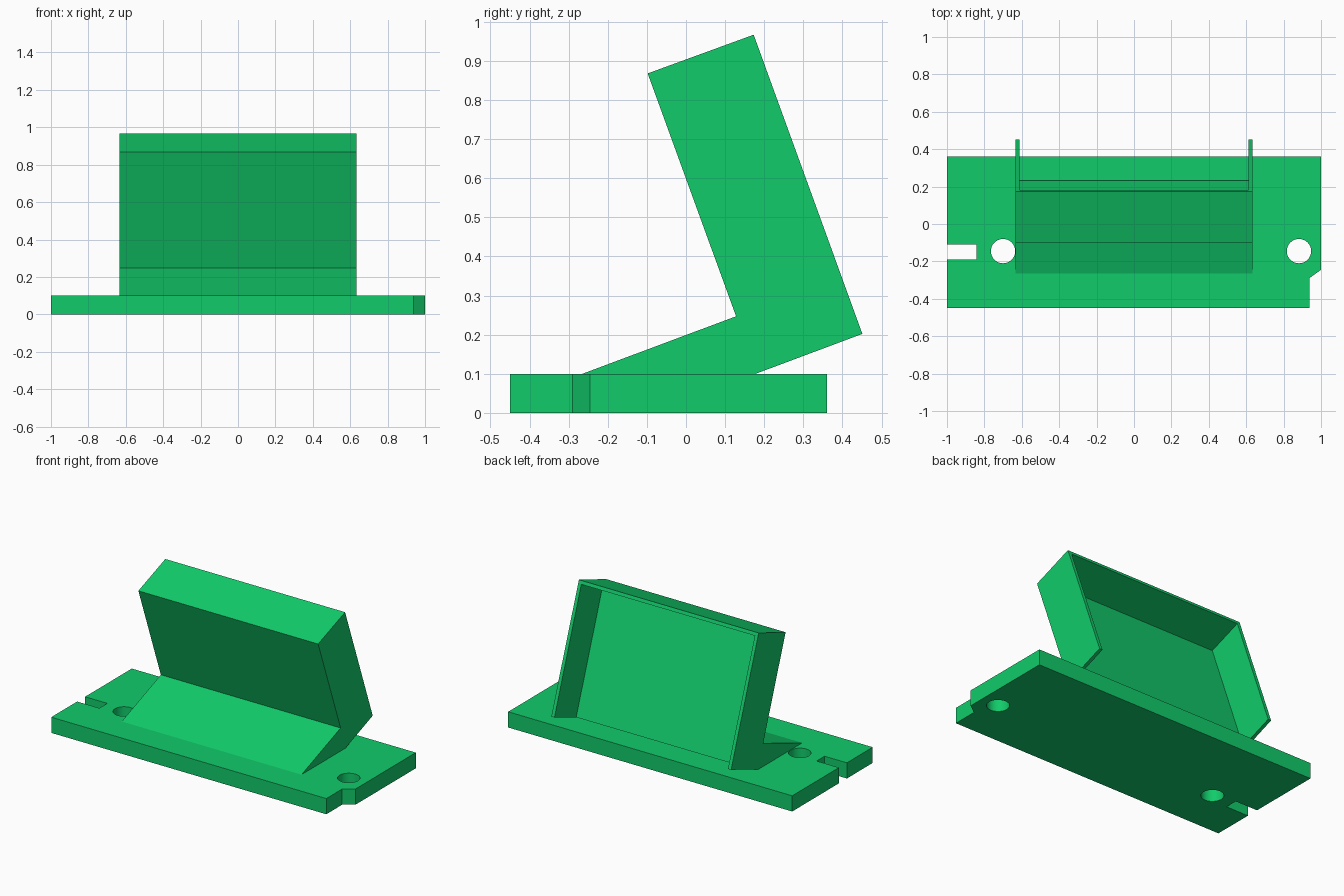
import bpy
import bmesh
from mathutils import Vector, Matrix

cube = bpy.data.objects.get("Cube")
if cube:
    bpy.data.objects.remove(cube, do_unlink=True)

green = bpy.data.materials.new("bright green")
green.use_nodes = True
GREEN = (0.0056, 0.6, 0.145, 1)
green.diffuse_color = GREEN
green.node_tree.nodes["Principled BSDF"].inputs["Base Color"].default_value = GREEN


def prism(name, points, direction):
    """Extrude a flat outline of 3D points along a direction."""
    bm = bmesh.new()
    face = bm.faces.new([bm.verts.new(p) for p in points])
    new = bmesh.ops.extrude_face_region(bm, geom=[face])["geom"]
    verts = [g for g in new if isinstance(g, bmesh.types.BMVert)]
    bmesh.ops.translate(bm, verts=verts, vec=Vector(direction))
    return finish(name, bm)


def cylinder(name, x, y, radius, height):
    bm = bmesh.new()
    bmesh.ops.create_cone(bm, cap_ends=True, segments=48, radius1=radius,
                          radius2=radius, depth=height,
                          matrix=Matrix.Translation((x, y, 0.05)))
    return finish(name, bm)


def finish(name, bm):
    bmesh.ops.recalc_face_normals(bm, faces=bm.faces[:])
    mesh = bpy.data.meshes.new(name)
    bm.to_mesh(mesh)
    bm.free()
    mesh.materials.append(green)
    ob = bpy.data.objects.new(name, mesh)
    bpy.context.collection.objects.link(ob)
    return ob


def cut(target, cutter):
    """Subtract the cutter and discard it."""
    cutter.hide_render = True
    mod = target.modifiers.new("cut", "BOOLEAN")
    mod.operation = "DIFFERENCE"
    mod.solver = "EXACT"
    mod.object = cutter
    bpy.ops.object.select_all(action="DESELECT")
    bpy.context.view_layer.objects.active = target
    target.select_set(True)
    bpy.ops.object.modifier_apply(modifier=mod.name)
    bpy.data.objects.remove(cutter, do_unlink=True)


# Base plate: side slot and stepped front corner are part of the outline
THICK = 0.1
outline = [(-1, -0.45), (0.937, -0.45), (0.937, -0.29), (1, -0.245),
           (1, 0.36), (-1, 0.36), (-1, -0.11), (-0.843, -0.11),
           (-0.843, -0.19), (-1, -0.19)]
base = prism("base_plate", [(x, y, 0) for x, y in outline], (0, 0, THICK))

# Screw holes
for x in (-0.7, 0.882):
    cut(base, cylinder("hole_cutter", x, -0.145, 0.065, 0.3))

# Leaning holder with its sloping foot
HALF = 0.633
profile = [(-0.265, THICK), (0.178, THICK), (0.451, 0.202),
           (0.173, 0.967), (-0.098, 0.868), (0.128, 0.247)]
holder = prism("leaning_holder", [(-HALF, y, z) for y, z in profile],
               (2 * HALF, 0, 0))

# Pocket open at the back and bottom, with thin side and top walls
corner = Vector((0, 0.451, 0.202))
up = Vector((0, 0.173, 0.967)) - corner
height = up.length
up.normalize()
out = Vector((0, up.z, -up.y))
WALL = 0.022
inner = HALF - WALL
pocket = [corner + out * n + up * u + Vector((-inner, 0, 0))
          for n, u in ((-0.234, -0.1), (0.1, -0.1),
                       (0.1, height - WALL), (-0.234, height - WALL))]
cut(holder, prism("pocket_cutter", pocket, (2 * inner, 0, 0)))

# Round hole walls shade smoothly, all other edges stay sharp
bpy.ops.object.select_all(action="DESELECT")
for ob in (base, holder):
    ob.select_set(True)
bpy.context.view_layer.objects.active = base
bpy.ops.object.shade_smooth_by_angle(angle=0.35)
